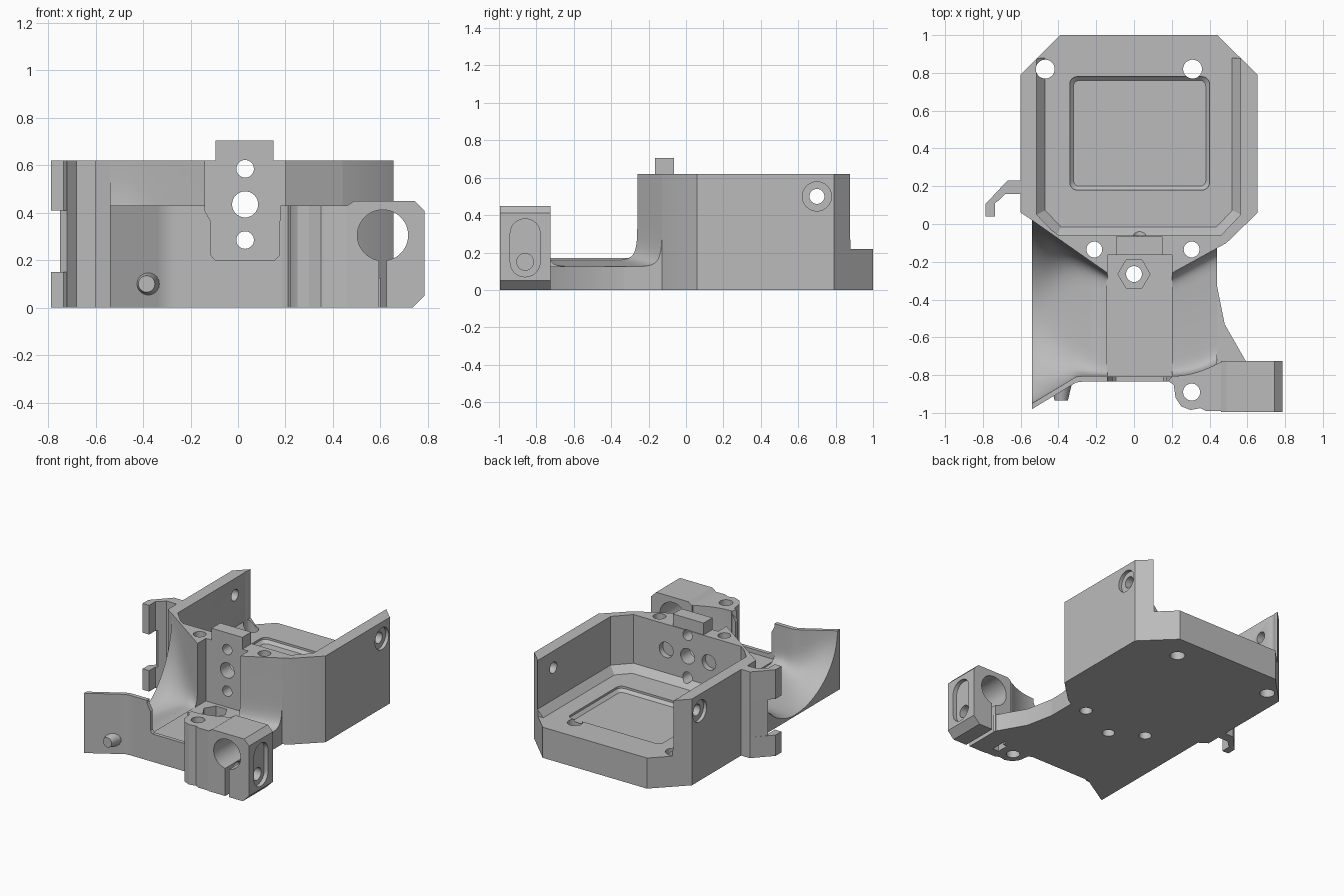
import bpy, bmesh
from math import sin, cos, pi
from mathutils import Matrix

cube = bpy.data.objects.get("Cube")
if cube:
    bpy.data.objects.remove(cube)

grey = bpy.data.materials.new("plain grey")
grey.use_nodes = True
grey.diffuse_color = (0.5, 0.5, 0.5, 1)
grey.node_tree.nodes["Principled BSDF"].inputs["Base Color"].default_value = (0.5, 0.5, 0.5, 1)


def loft(name, rings):
    """Solid skinned over rings of equal point count."""
    bm = bmesh.new()
    rows = [[bm.verts.new(p) for p in ring] for ring in rings]
    n = len(rows[0])
    for a, b in zip(rows, rows[1:]):
        for i in range(n):
            bm.faces.new((a[i], a[(i + 1) % n], b[(i + 1) % n], b[i]))
    bm.faces.new(rows[0])
    bm.faces.new(rows[-1])
    bmesh.ops.recalc_face_normals(bm, faces=bm.faces)
    mesh = bpy.data.meshes.new(name)
    bm.to_mesh(mesh)
    bm.free()
    mesh.materials.append(grey)
    ob = bpy.data.objects.new(name, mesh)
    bpy.context.collection.objects.link(ob)
    return ob


def plan(name, pts, z0, z1):
    return loft(name, [[(x, y, z) for x, y in pts] for z in (z0, z1)])


def upright(name, pts, y0, y1):
    return loft(name, [[(x, y, z) for x, z in pts] for y in (y0, y1)])


def box(name, x0, x1, y0, y1, z0, z1):
    return plan(name, [(x0, y0), (x1, y0), (x1, y1), (x0, y1)], z0, z1)


def rod(axis, at, r, lo, hi, sides=32, r2=None, name="cutter"):
    """Cylinder or cone along an axis; at gives the two other coordinates."""
    rings = []
    for h, rad in ((lo, r), (hi, r2 or r)):
        ring = []
        for i in range(sides):
            a = 2 * pi * i / sides
            p = [at[0] + rad * cos(a), at[1] + rad * sin(a)]
            p.insert("xyz".index(axis), h)
            ring.append(p)
        rings.append(ring)
    return loft(name, rings)


def cut(ob, *cutters):
    for c in cutters:
        c.hide_render = True
        m = ob.modifiers.new("cut", "BOOLEAN")
        m.operation, m.solver, m.object = "DIFFERENCE", "EXACT", c
    bpy.context.view_layer.update()
    dg = bpy.context.evaluated_depsgraph_get()
    mesh = bpy.data.meshes.new_from_object(ob.evaluated_get(dg))
    ob.modifiers.clear()
    ob.data = mesh
    for c in cutters:
        bpy.data.objects.remove(c)


def rounded(x0, x1, y0, y1, r, steps=6):
    pts = []
    for k, (cx, cy) in enumerate([(x1 - r, y1 - r), (x0 + r, y1 - r), (x0 + r, y0 + r), (x1 - r, y0 + r)]):
        for i in range(steps + 1):
            a = pi / 2 * (k + i / steps)
            pts.append((cx + r * cos(a), cy + r * sin(a)))
    return pts


def lerp(a, b, t):
    return a + (b - a) * max(0, min(1, t))


# Main housing: eight-sided tray with a recessed column at the front
housing = plan("housing", [
    (-0.39, 1), (0.44, 1), (0.655, 0.79), (0.655, 0.06), (0.49, -0.1), (0.2, -0.26),
    (0.2, -0.165), (-0.14, -0.165), (-0.14, -0.26), (-0.54, 0.02), (-0.6, 0.06), (-0.6, 0.79)], 0, 0.62)


def cavity_ring(d, z):
    return [(x, y, z) for x, y in [
        (-0.515 + d, 1.2), (-0.515 + d, 0.05 + d / 2), (-0.41 + d / 2, -0.06 + d),
        (0.46 - d / 2, -0.06 + d), (0.565 - d, 0.05 + d / 2), (0.565 - d, 1.2)]]


cut(housing,
    loft("cavity", [cavity_ring(0.045, 0.22), cavity_ring(0, 0.27), cavity_ring(0, 1)]),
    box("rear_cut", -1, 1, 0.88, 1.2, 0.22, 1))
inner, outer = rounded(-0.32, 0.38, 0.2, 0.76, 0.03), rounded(-0.34, 0.4, 0.18, 0.78, 0.04)
cut(housing, loft("floor_recess", [[(x, y, 0.185) for x, y in inner],
                                   [(x, y, 0.205) for x, y in outer],
                                   [(x, y, 0.3) for x, y in outer]]))
# Screw holes through the housing
cut(housing,
    *[rod("z", p, r, -0.1, 1) for p, r in [((-0.47, 0.82), 0.05), ((0.31, 0.82), 0.05),
                                          ((-0.21, -0.135), 0.042), ((0.305, -0.135), 0.042)]])
cut(housing, rod("x", (0.7, 0.5), 0.04, -1, 1),
    rod("x", (0.7, 0.5), 0.078, 0.63, 0.8), rod("x", (0.7, 0.5), 0.078, -0.8, -0.575))
cut(housing, *[rod("y", (0.03, z), r, -0.5, 0) for z, r in [(0.285, 0.037), (0.435, 0.055), (0.585, 0.037)]],
    *[rod("y", (x, 0.435), 0.055, -0.1, 0) for x in (-0.14, 0.2)])

# Top tab on the column
tab = box("top_tab", -0.095, 0.15, -0.165, -0.065, 0.6, 0.705)
cut(tab, rod("y", (0.03, 0.585), 0.037, -0.5, 0))

# Centre floor with a nut pocket
floor = box("centre_floor", -0.145, 0.205, -0.83, -0.15, 0, 0.17)
cut(floor, rod("z", (0, -0.265), 0.085, 0.1, 0.3, 6), rod("z", (0, -0.265), 0.042, -0.1, 0.3))


# Scooped ducts on both sides of the centre floor
def duct(name, x0, x1, section):
    rings = []
    for k in range(13):
        s = k / 12
        x = lerp(x0, x1, s)
        front_out, front_in, back, low, p = section(s)
        mid, half = (front_in + back) / 2, (back - front_in) / 2
        ring = [(x, back + 0.02, 0), (x, front_out, 0), (x, front_out, 0.43)]
        for i in range(29):
            a = pi * i / 28
            c, d = cos(a), abs(sin(a)) ** (2 / p)
            top = 0.43 if c > 0 else 0.62
            y = mid - half * (1 if c > 0 else -1) * abs(c) ** (2 / p)
            ring.append((x, y, top - (top - low) * d))
        ring.append((x, back + 0.02, 0.62))
        rings.append(ring)
    return loft(name, rings)


def left_section(s):
    out = lerp(-0.98, -0.835, s / 0.6)
    return out, out + 0.03, lerp(0.02, -0.26, s), lerp(0.01, 0.16, s * 1.2), 2 + 9 * s * s


def right_section(s):
    return -0.835, lerp(-0.805, -0.74, s * s), lerp(-0.26, -0.128, s), lerp(0.16, 0.125, s), 9


duct("left_duct", -0.54, -0.14, left_section)
duct("right_duct", 0.2, 0.44, right_section)
plan("right_floor_edge", [(0.43, -0.15), (0.44, -0.33), (0.48, -0.53), (0.6, -0.74), (0.43, -0.76)], 0, 0.125)

# Front lip with a stepped gap
upright("front_lip", [(-0.145, 0), (-0.145, 0.42), (-0.135, 0.4), (-0.113, 0.36), (-0.113, 0.22),
                      (-0.095, 0.2), (0.155, 0.2), (0.173, 0.22), (0.173, 0.36), (0.195, 0.4),
                      (0.205, 0.42), (0.205, 0)], -0.835, -0.808)
rod("y", (-0.385, 0.1), 0.035, -0.935, -0.82, 20, 0.062, "front_peg")

# Clamp lug
lug = plan("clamp_lug", [(0.18, -0.832), (0.21, -0.85), (0.22, -0.92), (0.25, -0.965), (0.3, -0.985),
                         (0.35, -0.975), (0.38, -0.99), (0.49, -0.99), (0.49, -0.73), (0.45, -0.735),
                         (0.36, -0.785), (0.28, -0.805), (0.2, -0.808)], 0, 0.43)
nut_slot = box("nut_slot", 0.405, 0.455, -0.92, -0.8, -0.1, 0.22)
cut(lug, rod("z", (0.305, -0.89), 0.045, -0.1, 1), nut_slot)

# Clamp block with bore, split and screw recess
clamp = upright("clamp_block", [(0.46, 0), (0.735, 0), (0.785, 0.05), (0.785, 0.41), (0.745, 0.45),
                                (0.49, 0.45), (0.46, 0.43)], -0.995, -0.725)
cut(clamp, rod("y", (0.61, 0.305), 0.107, -1.2, -0.5, 48),
    box("split", 0.595, 0.625, -1.2, -0.5, -0.1, 0.28))
recess = rounded(-0.94, -0.78, 0.07, 0.38, 0.078)
cut(clamp, loft("recess", [[(x, y, z) for y, z in recess] for x in (0.755, 0.9)]))
cut(clamp, rod("x", (-0.86, 0.15), 0.045, 0.4, 0.9))

# Side hook: full-height arm with a lip at top and bottom
arm = [(-0.53, 0.03), (-0.56, 0.07), (-0.56, 0.14), (-0.58, 0.16), (-0.68, 0.16)]
tail = [(-0.67, 0.23), (-0.59, 0.23), (-0.53, 0.17)]
plan("hook_arm", arm + [(-0.72, 0.12), (-0.75, 0.14)] + tail, 0, 0.62)
for name, z0, z1 in (("lower_hook", 0, 0.15), ("upper_hook", 0.41, 0.62)):
    plan(name, arm + [(-0.735, 0.11), (-0.735, 0.04), (-0.787, 0.04), (-0.787, 0.105)] + tail, z0, z1)

# Smooth the curved faces and keep edges crisp
for ob in bpy.context.view_layer.objects:
    ob.select_set(ob.type == "MESH" and grey.name in ob.data.materials)
bpy.context.view_layer.objects.active = housing
bpy.ops.object.shade_smooth_by_angle(angle=0.5)
